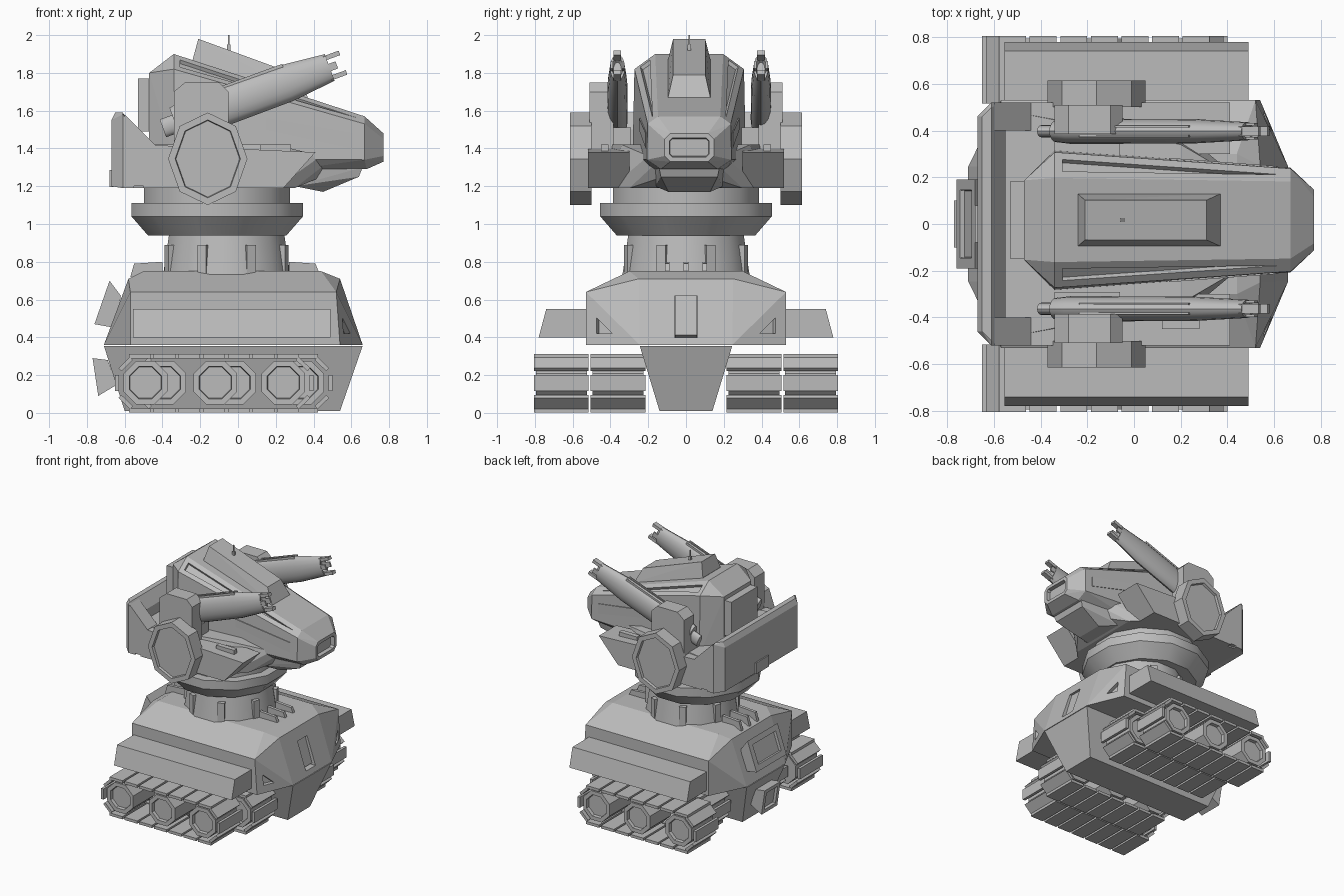
import bpy, bmesh, math
from mathutils import Vector, Matrix

default = bpy.data.objects.get("Cube")
if default:
    bpy.data.objects.remove(default, do_unlink=True)

grey = bpy.data.materials.new("plain grey")
grey.use_nodes = True
tone = (.5, .5, .5, 1)
grey.diffuse_color = tone
grey.node_tree.nodes["Principled BSDF"].inputs["Base Color"].default_value = tone


def finish(name, bm, smooth=False):
    bmesh.ops.recalc_face_normals(bm, faces=bm.faces)
    mesh = bpy.data.meshes.new(name)
    bm.to_mesh(mesh)
    bm.free()
    mesh.materials.append(grey)
    ob = bpy.data.objects.new(name, mesh)
    bpy.context.collection.objects.link(ob)
    if smooth:
        bpy.ops.object.select_all(action='DESELECT')
        ob.select_set(True)
        bpy.context.view_layer.objects.active = ob
        bpy.ops.object.shade_smooth_by_angle(angle=math.radians(40))
    return ob


def hull(name, points, mirror=True, insets=(), shift=0):
    """Convex solid; insets are (direction, border, depth) for recessed faces."""
    bm = bmesh.new()
    for x, y, z in points:
        bm.verts.new((x, y + shift, z))
        if mirror:
            bm.verts.new((x, shift - y, z))
    bmesh.ops.remove_doubles(bm, verts=bm.verts, dist=.0005)
    result = bmesh.ops.convex_hull(bm, input=bm.verts)
    loose = [v for v in bm.verts if not v.link_faces]
    bmesh.ops.delete(bm, geom=loose, context='VERTS')
    bmesh.ops.dissolve_limit(bm, angle_limit=math.radians(2), verts=bm.verts, edges=bm.edges)
    bmesh.ops.recalc_face_normals(bm, faces=bm.faces)
    for direction, border, depth in insets:
        aim = Vector(direction).normalized()
        face = max(bm.faces, key=lambda f: f.normal.dot(aim))
        bmesh.ops.inset_region(bm, faces=[face], thickness=border, use_even_offset=True)
        bmesh.ops.inset_region(bm, faces=[face], thickness=.004, depth=-depth)
    return finish(name, bm)


def slab(name, profile, y0, y1, insets=()):
    """Convex side profile (x, z) stretched between two y values."""
    return hull(name, [(x, y, z) for x, z in profile for y in (y0, y1)], False, insets)


def box(name, centre, size, turn=None):
    bm = bmesh.new()
    bmesh.ops.create_cube(bm, size=1)
    matrix = Matrix.Translation(centre) @ (turn or Matrix()) @ Matrix.Diagonal((*size, 1))
    bm.transform(matrix)
    return finish(name, bm)


def cone(name, x, z0, z1, r0, r1):
    bm = bmesh.new()
    bmesh.ops.create_cone(bm, cap_ends=True, segments=12, radius1=r0, radius2=r1, depth=z1 - z0)
    bm.transform(Matrix.Translation((x, 0, (z0 + z1) / 2)) @ Matrix.Rotation(math.pi / 12, 4, 'Z'))
    return finish(name, bm, True)


def octagon(x, z, rx, rz, phase=0):
    return [(x + rx * math.cos(a), z + rz * math.sin(a))
            for a in (math.pi / 4 * (i + phase) for i in range(8))]


# Lower hull with recessed corner panels and rear hatch
body = hull("hull", [
    (.44, .3, .75), (-.5, .3, .75), (.54, .25, .71), (-.58, .25, .71),
    (.52, .53, .64), (-.57, .53, .64), (.54, .53, .36), (-.57, .53, .36),
    (.66, .245, .36), (-.71, .245, .36)],
    insets=[((.9, s * .35, .05), .06, .03) for s in (-1, 1)])
hull("keel", [(.66, .245, .355), (-.71, .245, .355), (.54, .14, .01), (-.6, .14, .01)])

# Slot cut in the front face
cutter = box("slot_cutter", (.6, 0, .51), (.16, .12, .22))
cutter.hide_render = True
cut = body.modifiers.new("slot", 'BOOLEAN')
cut.operation, cut.object, cut.solver = 'DIFFERENCE', cutter, 'EXACT'
bpy.context.view_layer.objects.active = body
bpy.ops.object.modifier_apply(modifier="slot")
bpy.data.objects.remove(cutter, do_unlink=True)
box("slot_panel", (.56, 0, .51), (.05, .118, .218), Matrix.Rotation(-.3, 4, 'Y'))

slab("rear_hatch", [(-.68, .7), (-.62, .62), (-.65, .45), (-.76, .47)], -.19, .19,
     [((-1, 0, .35), .045, .02)])
slab("rear_coupling", [(-.77, .29), (-.69, .28), (-.64, .15), (-.74, .09)], -.1, .1,
     [((-1, 0, -.2), .03, .02)])

# Deck fins at both ends
for y in (-.1, 0, .1):
    slab("front_deck_fin", [(.27, .74), (.27, .8), (.41, .79), (.43, .74)], y - .012, y + .012)
    slab("rear_deck_fin", [(-.4, .74), (-.4, .8), (-.55, .79), (-.57, .72)], y - .012, y + .012)


# Running gear: wheel rows wrapped in separate tread plates
def track(name, y0, y1, dx):
    mid, width = (y0 + y1) / 2, abs(y1 - y0)
    outward = (0, math.copysign(1, y1), 0)
    for x in (-.49, -.12, .24):
        slab(name + "_wheel", octagon(x + dx, .16, .125, .125, .5), y0 + .01, y1 - .01,
             [(outward, .03, .025)])
    for i in range(7):
        for z in (.3, .012):
            box(name + "_tread", (-.52 + i * .131 + dx, mid, z), (.115, width, .022))
    for end, x in ((-1, -.49), (1, .24)):
        for k in (-1, 0, 1):
            a = k * .8
            place = (x + dx + end * .15 * math.cos(a), mid, .158 + .14 * math.sin(a))
            box(name + "_end_tread", place, (.022, width, .085), Matrix.Rotation(-a * end, 4, 'Y'))


for s in (-1, 1):
    track("outer_track", s * .66 - .145, s * .66 + .145, 0)
    track("inner_track", s * .36 - .145, s * .36 + .145, .1)
    # Sloped side skirt
    hull("side_skirt", [(x, s * y, z) for x in (-.555, .49)
                        for y, z in ((.5, .4), (.5, .55), (.74, .55), (.78, .4))], False)

# Neck, ribs and turret ring
cone("neck", -.06, .72, .95, .35, .315)
for i in range(8):
    a = math.pi / 4 * (i + .5)
    spot = (-.06 + .325 * math.cos(a), .325 * math.sin(a), .81)
    box("neck_rib", spot, (.04, .05, .16), Matrix.Rotation(a, 4, 'Z'))
cone("collar", -.11, .94, 1.04, .38, .47)
cone("collar_rim", -.11, 1.04, 1.11, .47, .47)
cone("turret_ring", -.11, 1.1, 1.2, .4, .4)

# Turret base, rear wall and front fenders
hull("turret_base", [
    (-.62, .5, 1.19), (-.62, .5, 1.42), (.2, .4, 1.19), (.3, .3, 1.19),
    (.2, .34, 1.42), (.44, .2, 1.36), (.48, .15, 1.33), (.42, .15, 1.24)])
hull("rear_wall", [
    (-.67, .46, 1.2), (-.67, .46, 1.55), (-.65, .46, 1.59), (-.61, .5, 1.59),
    (-.61, .52, 1.19), (-.61, .52, 1.58), (-.55, .52, 1.5), (-.55, .52, 1.19)])
box("rear_wall_latch", (-.67, 0, 1.24), (.02, .16, .09))
for s in (-1, 1):
    slab("wall_gusset", [(-.6, 1.58), (-.44, 1.42), (-.44, 1.2), (-.6, 1.2)], s * .4, s * .52)
    slab("fender", [(-.5, 1.19), (-.5, 1.42), (.1, 1.4), (.41, 1.38), (.24, 1.19)], s * .3, s * .52)
    box("fender_hook", (.2, s * .43, 1.36), (.16, .04, .12))
    slab("shoulder", [(-.34, 1.2), (-.34, 1.7), (-.28, 1.75), (-.1, 1.75), (-.05, 1.7), (-.05, 1.2)],
         s * .385, s * .51)
    box("shoulder_link", (-.2, s * .36, 1.44), (.28, .14, .14))
    slab("shoulder_disc", octagon(-.16, 1.345, .21, .245), s * .5, s * .615, [((0, s, 0), .035, .02)])

# Head, slightly off the centre line
off = .017
hull("head", [
    (-.47, .17, 1.8), (-.47, .17, 1.35), (-.34, .18, 1.9), (-.34, .29, 1.82),
    (-.34, .3, 1.35), (.67, .165, 1.57), (.67, .22, 1.53), (.67, .224, 1.34),
    (.68, .15, 1.29), (.3, .2, 1.29), (.77, .1, 1.48), (.77, .13, 1.45),
    (.77, .13, 1.36), (.77, .1, 1.33)],
    insets=[((1, 0, 0), .025, .03)] + [((.2, s * .55, .8), .035, .02) for s in (-1, 1)], shift=off)
for s in (-1, 1):
    # Panel along the flank behind the nose
    hull("flank_panel", [(x, s * y + off, z) for x, z, w in
                         ((.15, 1.5, .26), (.15, 1.56, .26), (.61, 1.4, .225), (.61, 1.48, .225))
                         for y in (w - .03, w + .006)], False)
hull("jaw", [(.3, .18, 1.2), (.3, .2, 1.32), (.66, .16, 1.3), (.64, .15, 1.25), (.45, .11, 1.17)],
     shift=off)
box("head_back_box", (-.49, off, 1.63), (.08, .33, .28))

# Roof box and aerial
hull("roof_box", [(-.24, .112, 1.87), (-.21, .085, 1.98), (.31, .085, 1.79), (.37, .112, 1.67),
                  (.3, .112, 1.66), (-.22, .112, 1.82)], shift=off)
box("aerial", (-.05, off, 1.95), (.008, .008, .1))
box("aerial_base", (-.05, off, 1.93), (.018, .018, .04))

# Flattened gun pods, raised toward the front
stations = [(-.04, .05), (.03, .05), (.03, .09), (.1, .105), (.66, .1), (.9, .075), (.9, .055), (.87, .04)]
for s in (-1, 1):
    tilt = Matrix.Translation((-.36, s * .38 + off, 1.52)) @ Matrix.Rotation(-.35, 4, 'Y')
    bm = bmesh.new()
    rings = [[bm.verts.new((d, .52 * r * math.cos(k * math.pi / 8), r * math.sin(k * math.pi / 8)))
              for k in range(16)] for d, r in stations]
    for a, b in zip(rings, rings[1:]):
        for k in range(16):
            bm.faces.new((a[k], a[k - 1], b[k - 1], b[k]))
    bm.faces.new(rings[0])
    bm.faces.new(rings[-1])
    bm.transform(tilt)
    finish("gun_pod", bm, True)
    # Muzzle prongs and cooling strips
    for h in (-1, 1):
        box("muzzle_prong", tilt @ Vector((.93, 0, h * .055)), (.09, .04, .025), Matrix.Rotation(-.35, 4, 'Y'))
        box("muzzle_side_prong", tilt @ Vector((.91, h * .03, 0)), (.06, .012, .04), Matrix.Rotation(-.35, 4, 'Y'))
        box("cooling_strip", tilt @ Vector((.42, h * .02, .094)), (.5, .008, .02), Matrix.Rotation(-.35, 4, 'Y'))
